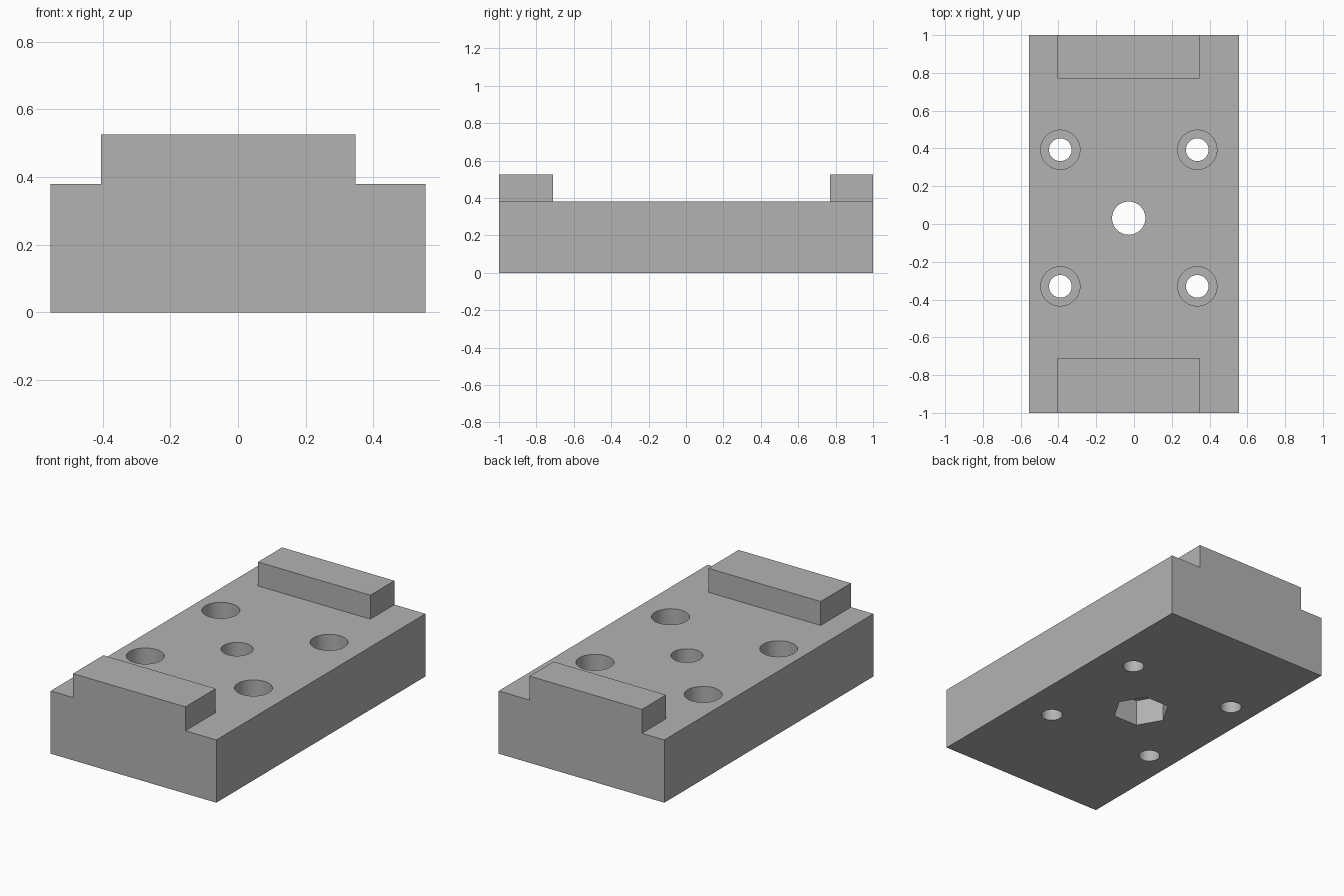
import bpy, math

if "Cube" in bpy.data.objects:
    bpy.data.objects.remove(bpy.data.objects["Cube"])

grey = bpy.data.materials.new("plain grey")
grey.diffuse_color = (0.45, 0.45, 0.45, 1)
grey.use_nodes = True
grey.node_tree.nodes["Principled BSDF"].inputs["Base Color"].default_value = grey.diffuse_color


def box(name, x0, x1, y0, y1, z0, z1):
    bpy.ops.mesh.primitive_cube_add(size=1, location=((x0 + x1) / 2, (y0 + y1) / 2, (z0 + z1) / 2))
    ob = bpy.context.object
    ob.name = name
    ob.scale = (x1 - x0, y1 - y0, z1 - z0)
    bpy.ops.object.transform_apply(location=True, rotation=False, scale=True)
    ob.data.materials.append(grey)
    return ob


def prism(name, x, y, r, z0, z1, sides=64, turn=0):
    bpy.ops.mesh.primitive_cylinder_add(vertices=sides, radius=r, depth=z1 - z0,
                                        location=(x, y, (z0 + z1) / 2), rotation=(0, 0, turn))
    ob = bpy.context.object
    ob.name = name
    ob.data.materials.append(grey)
    return ob


def combine(target, tool, operation):
    mod = target.modifiers.new("join", "BOOLEAN")
    mod.operation, mod.solver, mod.object = operation, "EXACT", tool
    bpy.context.view_layer.objects.active = target
    bpy.ops.object.modifier_apply(modifier=mod.name)
    bpy.data.objects.remove(tool)


# Block with two raised end lugs
block = box("mounting_block", -0.555, 0.555, -1, 1, 0, 0.38)
for name, y0, y1 in (("front_lug", -1, -0.71), ("back_lug", 0.77, 1)):
    combine(block, box(name, -0.405, 0.348, y0, y1, 0.2, 0.525), "UNION")

# Four counterbored screw holes
for x in (-0.39, 0.335):
    for y in (-0.33, 0.393):
        combine(block, prism("screw_hole", x, y, 0.06, -0.1, 0.6), "DIFFERENCE")
        combine(block, prism("counterbore", x, y, 0.104, 0.18, 0.6), "DIFFERENCE")

# Centre bolt hole with a hexagonal nut pocket underneath
combine(block, prism("bolt_hole", -0.028, 0.031, 0.088, -0.1, 0.6), "DIFFERENCE")
combine(block, prism("nut_pocket", -0.028, 0.031, 0.162, -0.1, 0.16, 6, math.pi / 6), "DIFFERENCE")

# Smooth bores, crisp edges
bpy.ops.object.select_all(action="DESELECT")
block.select_set(True)
bpy.context.view_layer.objects.active = block
bpy.ops.object.shade_smooth_by_angle(angle=math.radians(30))
